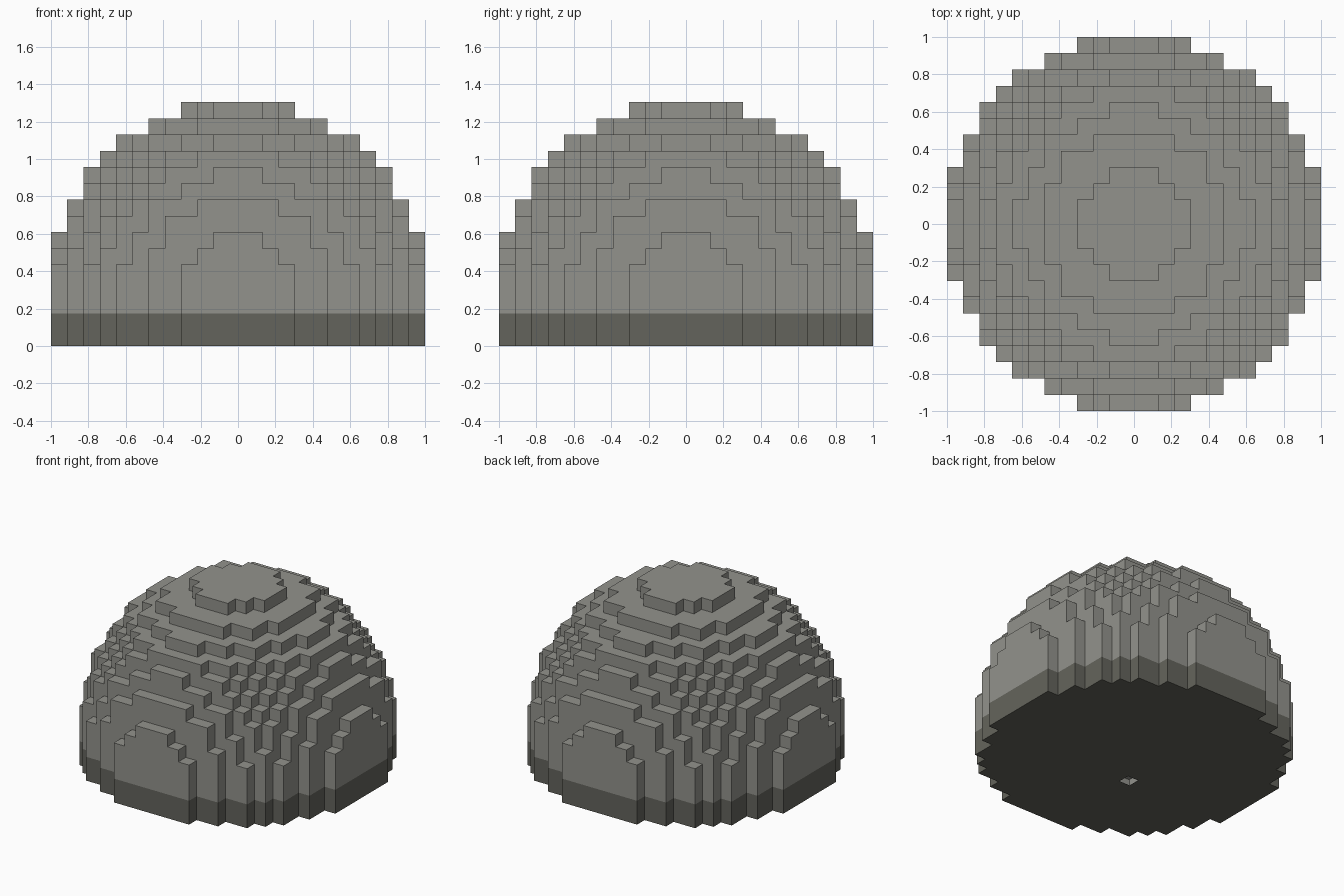
import bpy, bmesh
from mathutils import Vector

cube = bpy.data.objects.get("Cube")
if cube:
    bpy.data.objects.remove(cube, do_unlink=True)

CELLS = 23                 # blocks across the dome
HALF = CELLS // 2
S = 2 / CELLS              # block size
R2 = (CELLS / 2) ** 2
LAYERS, CENTRE, BAND = 15, 3, 2   # total layers, centre layer, dark base layers
VENT = (-2, -3)            # open block in the underside


def material(name, rgb):
    m = bpy.data.materials.new(name)
    m.use_nodes = True
    m.diffuse_color = (*rgb, 1)
    m.node_tree.nodes["Principled BSDF"].inputs["Base Color"].default_value = (*rgb, 1)
    return m


def filled(i, j, k):
    """Blocky sphere above its centre layer, straight-sided below it."""
    rise = max(0, k - CENTRE)
    return 0 <= k < LAYERS and i * i + j * j + rise * rise <= R2


DIRECTIONS = [Vector(d) for d in
              ((1, 0, 0), (-1, 0, 0), (0, 1, 0), (0, -1, 0), (0, 0, 1), (0, 0, -1))]


def block_shell(name, layers, mat):
    """Keep only the exposed block faces of the given layers."""
    bm = bmesh.new()
    for k in layers:
        for i in range(-HALF, HALF + 1):
            for j in range(-HALF, HALF + 1):
                if not filled(i, j, k):
                    continue
                for d in DIRECTIONS:
                    if filled(i + int(d.x), j + int(d.y), k + int(d.z)):
                        continue
                    if d.z < 0 and (i, j) == VENT:
                        continue
                    u = Vector((d.y, d.z, d.x))
                    v = d.cross(u)
                    mid = Vector((i, j, k + 0.5)) + d / 2
                    corners = (-u - v, u - v, u + v, v - u)
                    bm.faces.new([bm.verts.new((mid + c / 2) * S) for c in corners])
    bmesh.ops.remove_doubles(bm, verts=bm.verts, dist=S / 100)
    mesh = bpy.data.meshes.new(name)
    bm.to_mesh(mesh)
    bm.free()
    mesh.materials.append(mat)
    obj = bpy.data.objects.new(name, mesh)
    bpy.context.collection.objects.link(obj)


# Dark footing band with underside, then the stepped dome
block_shell("base_band", range(BAND), material("dark_stone", (0.127, 0.127, 0.107)))
block_shell("stepped_dome", range(BAND, LAYERS), material("grey_stone", (0.29, 0.29, 0.265)))
